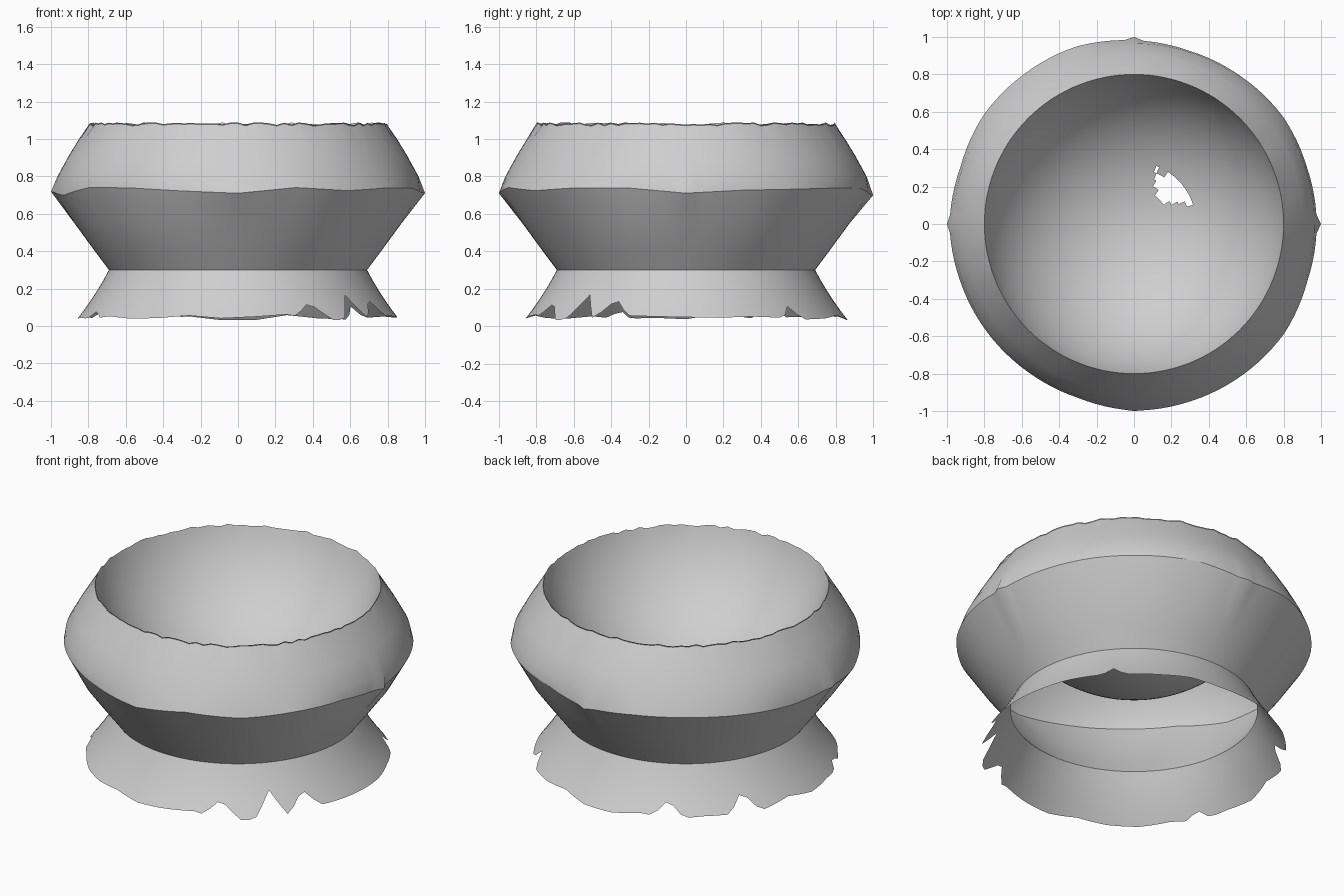
import bpy, bmesh, math, random

if "Cube" in bpy.data.objects:
    bpy.data.objects.remove(bpy.data.objects["Cube"])

random.seed(4)
SEGS = 120
clay = bpy.data.materials.new("grey_clay")
clay.diffuse_color = (0.62, 0.62, 0.62, 1)
clay.use_nodes = True
clay.node_tree.nodes["Principled BSDF"].inputs["Base Color"].default_value = clay.diffuse_color


def lathe(name, profile, adjust=None, keep=None, smooth_angle=30):
    """Spin a (radius, height) profile; adjust moves points, keep drops faces."""
    bm = bmesh.new()
    rows = []
    for i, (r, z) in enumerate(profile):
        row = []
        for k in range(SEGS):
            a = 2 * math.pi * k / SEGS
            rr, zz = adjust(i, k, r, z) if adjust else (r, z)
            row.append(bm.verts.new((rr * math.cos(a), rr * math.sin(a), zz)))
        rows.append(row)
    for lo, hi in zip(rows, rows[1:]):
        for k in range(SEGS):
            n = (k + 1) % SEGS
            bm.faces.new((lo[k], lo[n], hi[n], hi[k]))
    if keep:
        bad = [f for f in bm.faces if not keep(f.calc_center_median())]
        bmesh.ops.delete(bm, geom=bad, context='FACES')
    mesh = bpy.data.meshes.new(name)
    bm.to_mesh(mesh)
    bm.free()
    mesh.materials.append(clay)
    ob = bpy.data.objects.new(name, mesh)
    bpy.context.collection.objects.link(ob)
    bpy.ops.object.select_all(action='DESELECT')
    ob.select_set(True)
    bpy.context.view_layer.objects.active = ob
    bpy.ops.object.shade_smooth_by_angle(angle=math.radians(smooth_angle))
    return ob


def ragged(step, low, high):
    """Closed ring of random values, straight between every step-th point."""
    keys = [random.uniform(low, high) for _ in range(SEGS // step)]
    out = []
    for k in range(SEGS):
        i, t = k // step, (k % step) / step
        out.append(keys[i] * (1 - t) + keys[(i + 1) % len(keys)] * t)
    return out


# Uneven rings: shoulder crease, foot edge and rim chips
crease_r, crease_z = ragged(6, -0.03, 0.0), ragged(6, -0.025, 0.025)
foot_edge = ragged(4, -0.015, 0.02)
rim_chips = ragged(1, -0.006, 0.008)
for k in (0, SEGS // 4, SEGS // 2, 3 * SEGS // 4):
    crease_r[k] = 0.0

# Chips broken out of the foot: direction in degrees, height, half width
CHIPS = [(-62, 0.08, 7), (-42, 0.12, 6), (-28, 0.10, 7), (42, 0.06, 4),
         (118, 0.08, 6), (148, 0.10, 6), (205, 0.04, 4)]


def foot_radius(z):
    t = (0.30 - z) / 0.25
    return 0.69 + 0.16 * (0.8 * t + 0.2 * t * t)


def shape_foot(i, k, r, z):
    deg = 360 * k / SEGS
    lift = foot_edge[k]
    for d, h, w in CHIPS:
        off = abs((deg - d + 180) % 360 - 180)
        lift = max(lift, h * (1 - off / w))
    z += lift * (1 - i / 5)          # fades out towards the neck
    return foot_radius(z), z


lathe("flared_foot", [(0, 0.045 + 0.255 * i / 5) for i in range(6)], shape_foot)

# Outer wall from neck over the shoulder to the rim
WALL = [(0.69, 0.30), (0.765, 0.40), (0.875, 0.55), (1.0, 0.72),
        (0.965, 0.80), (0.905, 0.91), (0.85, 1.0), (0.80, 1.075)]


def shape_wall(i, k, r, z):
    if i == 3:
        return r + crease_r[k], z + crease_z[k]
    if i == 7:
        return r, z + rim_chips[k]
    return r, z


lathe("outer_wall", WALL, shape_wall)

# Round hollow: part of a sphere hanging from the rim
R, CZ, RINGS = 0.838, 1.33, 28
edge = math.asin(0.80 / R)
bowl = []
for i in range(RINGS + 1):
    a = max(edge * (1 - i / RINGS), 0.004)
    bowl.append((R * math.sin(a), CZ - R * math.cos(a)))

# Broken hole in the bottom of the hollow
HOLE = [(0.11, 0.33), (0.14, 0.27), (0.20, 0.26), (0.28, 0.18),
        (0.33, 0.10), (0.12, 0.12)]


def outside_hole(p):
    inside = False
    for (x1, y1), (x2, y2) in zip(HOLE, HOLE[1:] + HOLE[:1]):
        if (y1 > p.y) != (y2 > p.y) and p.x < x1 + (p.y - y1) * (x2 - x1) / (y2 - y1):
            inside = not inside
    return not inside


def shape_bowl(i, k, r, z):
    return (r, z + rim_chips[k]) if i == 0 else (r, z)


lathe("bowl_hollow", bowl, shape_bowl, outside_hole)
# Close the tiny opening at the centre of the hollow
me = bpy.data.objects["bowl_hollow"].data
bm = bmesh.new()
bm.from_mesh(me)
ring = [v for v in bm.verts if math.hypot(v.co.x, v.co.y) < 0.006]
bmesh.ops.remove_doubles(bm, verts=ring, dist=0.02)
bmesh.ops.reverse_faces(bm, faces=bm.faces)
bmesh.ops.recalc_face_normals(bm, faces=bm.faces)
if sum(f.normal.z for f in bm.faces) < 0:
    bmesh.ops.reverse_faces(bm, faces=bm.faces)
bm.to_mesh(me)
bm.free()
